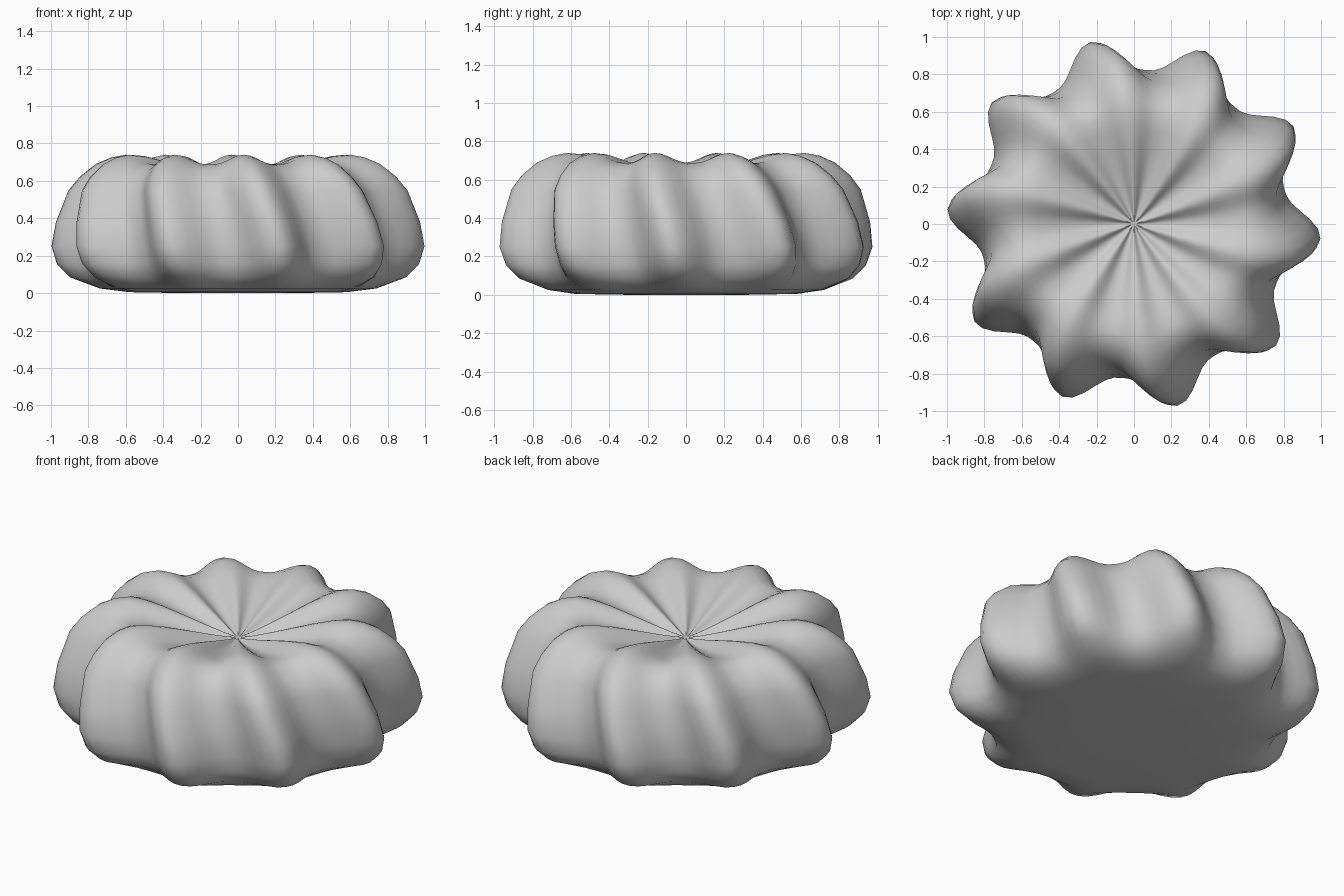
import bpy, bmesh
from math import sin, cos, pi, radians

LOBES, PER = 10, 12
N = LOBES * PER

# ridge profile: radius, height, radial groove depth, vertical groove depth, ridge angle
PROFILE = [
    (0.30, 0.00, 0.00, 0.00, -1), (0.58, 0.005, 0.00, 0.00, -1),
    (0.74, 0.025, 0.03, 0.00, -1.5), (0.90, 0.085, 0.11, 0.00, -2.5),
    (0.97, 0.155, 0.155, 0.00, -3.5), (1.00, 0.25, 0.175, 0.00, -4.5),
    (0.98, 0.38, 0.17, 0.00, -6.5), (0.92, 0.55, 0.15, 0.01, -10),
    (0.86, 0.625, 0.13, 0.02, -11.5), (0.78, 0.69, 0.10, 0.035, -13),
    (0.70, 0.725, 0.07, 0.045, -14), (0.62, 0.74, 0.04, 0.052, -15),
    (0.53, 0.732, 0.02, 0.055, -15.5), (0.42, 0.705, 0.00, 0.052, -16),
    (0.30, 0.667, 0.00, 0.045, -16.5), (0.18, 0.627, 0.00, 0.033, -17),
    (0.08, 0.596, 0.00, 0.018, -18), (0.03, 0.583, 0.00, 0.008, -20),
]

bm = bmesh.new()
rings = []
for r, z, dr, dz, turn in PROFILE:
    ring = []
    for i in range(N):
        a = 2 * pi * i / N
        groove = 1 - (0.5 + 0.5 * cos(LOBES * a)) ** 1.4
        rad, t = r - dr * groove, a + radians(turn)
        ring.append(bm.verts.new((rad * cos(t), rad * sin(t), z - dz * groove)))
    rings.append(ring)

# skin between the rings
for lo, hi in zip(rings, rings[1:]):
    for i in range(N):
        j = (i + 1) % N
        bm.faces.new((lo[i], lo[j], hi[j], hi[i]))

# flat underside and dimpled centre
bm.faces.new(rings[0][::-1])
centre = bm.verts.new((0, 0, 0.578))
for i in range(N):
    bm.faces.new((rings[-1][i], rings[-1][(i + 1) % N], centre))

mesh = bpy.data.meshes.new("fluted_body")
bm.to_mesh(mesh)
bm.free()
body = bpy.data.objects.new("fluted_body", mesh)
bpy.context.collection.objects.link(body)
for p in mesh.polygons:
    p.use_smooth = True
